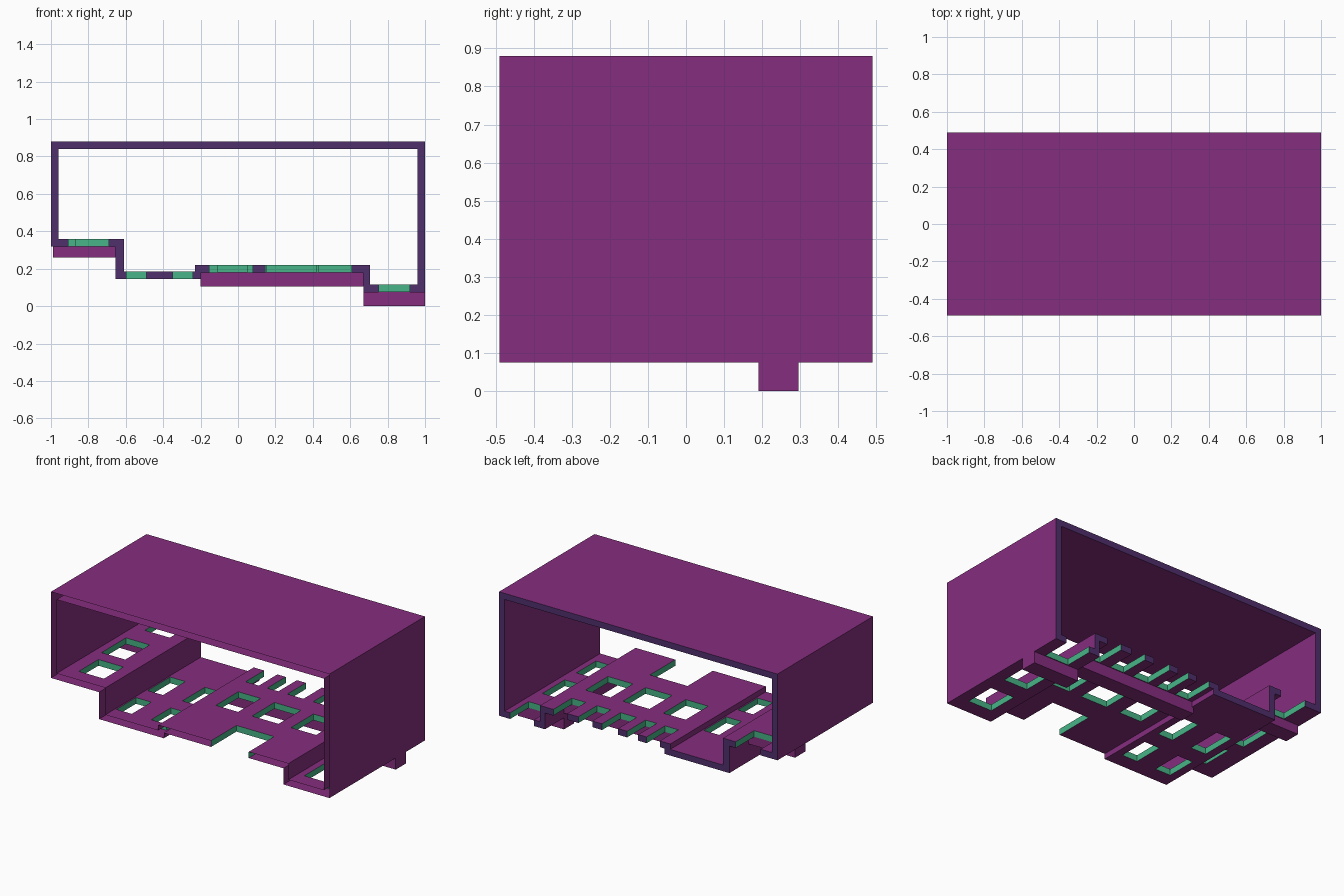
import bpy, bmesh

if "Cube" in bpy.data.objects:
    bpy.data.objects.remove(bpy.data.objects["Cube"])

def material(name, rgb):
    m = bpy.data.materials.new(name)
    m.diffuse_color = (*rgb, 1)
    m.use_nodes = True
    m.node_tree.nodes["Principled BSDF"].inputs["Base Color"].default_value = m.diffuse_color
    return m

MATS = [material("purple", (0.235, 0.026, 0.21)),
        material("indigo_rim", (0.08, 0.028, 0.15)),
        material("green_cut", (0.065, 0.456, 0.242))]
Y = 0.49

def new_object(name, bm, index=0):
    bmesh.ops.recalc_face_normals(bm, faces=bm.faces[:])
    for f in bm.faces:
        f.material_index = index
    me = bpy.data.meshes.new(name)
    bm.to_mesh(me)
    bm.free()
    for m in MATS:
        me.materials.append(m)
    ob = bpy.data.objects.new(name, me)
    bpy.context.collection.objects.link(ob)
    return ob

def extrude_profile(name, pts, y):
    """Extrude an x-z outline from -y to y."""
    bm = bmesh.new()
    face = bm.faces.new([bm.verts.new((x, -y, z)) for x, z in pts])
    res = bmesh.ops.extrude_face_region(bm, geom=[face])
    moved = [v for v in res["geom"] if isinstance(v, bmesh.types.BMVert)]
    bmesh.ops.translate(bm, vec=(0, 2 * y, 0), verts=moved)
    return new_object(name, bm)

def add_box(bm, x0, x1, y0, y1, z0, z1):
    vs = bmesh.ops.create_cube(bm, size=1)["verts"]
    bmesh.ops.scale(bm, vec=(x1 - x0, y1 - y0, z1 - z0), verts=vs)
    bmesh.ops.translate(bm, vec=((x0 + x1) / 2, (y0 + y1) / 2, (z0 + z1) / 2), verts=vs)

# stepped box shell: outer outline minus inner outline
shell = extrude_profile("stepped_shell", [
    (-1, .88), (-1, .32), (-.655, .32), (-.655, .145), (-.19, .145),
    (-.19, .18), (.67, .18), (.67, .075), (1, .075), (1, .88)], Y)
inside = extrude_profile("inside_cutter", [
    (-.96, .84), (-.96, .36), (-.61, .36), (-.61, .185), (-.23, .185),
    (-.23, .22), (.705, .22), (.705, .115), (.96, .115), (.96, .84)], Y + .2)

# floor openings: bottom height of the floor, then x and y ranges
FRONT, MID, BACK = (-.39, -.19), (-.07, .16), (.30, .6)
openings = [
    (.32, -.87, -.69, FRONT), (.32, -.91, -.74, (-.1, .15)), (.32, -.88, -.70, BACK),
    (.145, -.60, -.49, FRONT), (.145, -.60, -.49, MID),
    (.145, -.35, -.24, FRONT), (.145, -.35, -.24, MID),
    (.18, .15, .42, (-.6, -.23)),
    (.18, -.11, .05, MID), (.18, .15, .34, MID), (.18, .43, .61, MID),
    (.075, .75, .92, FRONT), (.075, .75, .92, MID), (.075, .75, .92, BACK)]
# comb of notches along the back edge of the wide floor
for x0, x1 in ((-.155, -.06), (0, .08), (.145, .26), (.33, .43), (.51, .61)):
    openings.append((.18, x0, x1, BACK))
bm = bmesh.new()
for z, x0, x1, (y0, y1) in openings:
    add_box(bm, x0, x1, y0, y1, z - .02, z + .06)
holes = new_object("opening_cutter", bm, 2)

for cutter in (inside, holes):
    mod = shell.modifiers.new("cut", 'BOOLEAN')
    mod.operation = 'DIFFERENCE'
    mod.solver = 'EXACT'
    mod.object = cutter
dg = bpy.context.evaluated_depsgraph_get()
cut = bpy.data.meshes.new_from_object(shell.evaluated_get(dg))
shell.modifiers.clear()
shell.data = cut
for ob in (inside, holes):
    bpy.data.objects.remove(ob)

# back rim is indigo, front rim is left open
bm = bmesh.new()
bm.from_mesh(cut)
front = []
for f in bm.faces:
    y = f.calc_center_median().y
    if abs(f.normal.y) > .9 and abs(abs(y) - Y) < .001:
        if y < 0:
            front.append(f)
        else:
            f.material_index = 1
bmesh.ops.delete(bm, geom=front, context='FACES_ONLY')
bm.to_mesh(cut)
bm.free()

# rails under the floors
for name, x0, x1, z0, z1 in (("left_rail", -.99, -.655, .26, .32),
                             ("middle_rail", -.2, .67, .105, .18),
                             ("right_rail", .67, 1, 0, .075)):
    bm = bmesh.new()
    add_box(bm, x0, x1, .19, .295, z0, z1)
    new_object(name, bm)
